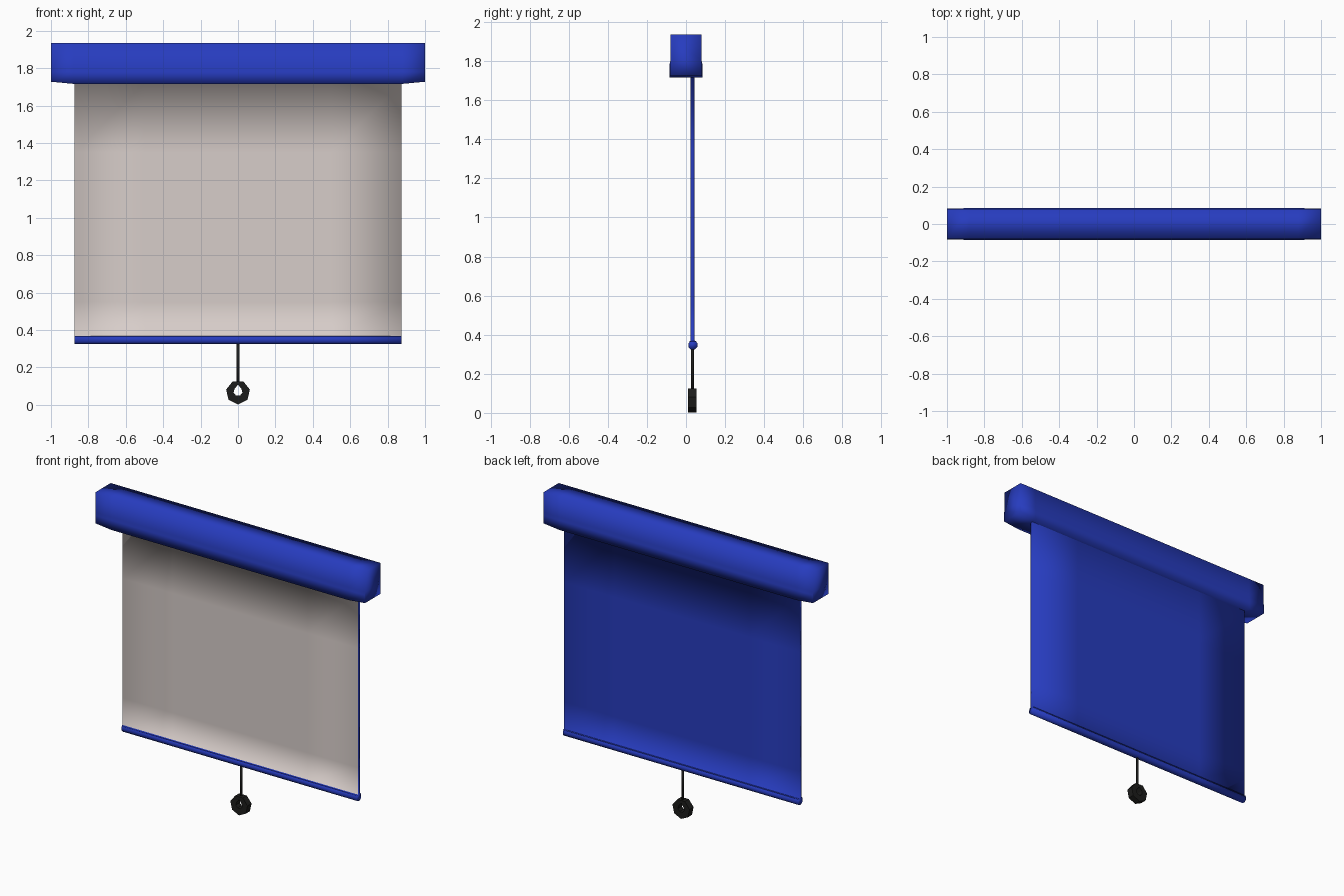
import bpy, bmesh
from math import sin, cos, pi

cube = bpy.data.objects.get("Cube")
if cube:
    bpy.data.objects.remove(cube)


def material(name, rgb):
    m = bpy.data.materials.new(name)
    m.use_nodes = True
    m.diffuse_color = (*rgb, 1)
    m.node_tree.nodes["Principled BSDF"].inputs["Base Color"].default_value = (*rgb, 1)
    return m


BLUE = material("blue", (0.02, 0.045, 0.52))
FABRIC = material("warm white fabric", (0.68, 0.61, 0.585))
BLACK = material("black", (0.012, 0.012, 0.011))


def loft(name, rings, mats, closed=False, smooth=True):
    """Skin a row of matching rings; cap the ends unless the row closes on itself."""
    bm = bmesh.new()
    rows = [[bm.verts.new(p) for p in ring] for ring in rings]
    n = len(rows[0])
    pairs = list(zip(rows, rows[1:])) + ([(rows[-1], rows[0])] if closed else [])
    for a, b in pairs:
        for i in range(n):
            j = (i + 1) % n
            bm.faces.new((a[i], a[j], b[j], b[i]))
    if not closed:
        bm.faces.new(rows[0])
        bm.faces.new(rows[-1])
    bmesh.ops.recalc_face_normals(bm, faces=bm.faces)
    for f in bm.faces:
        f.smooth = smooth
    mesh = bpy.data.meshes.new(name)
    bm.to_mesh(mesh)
    bm.free()
    ob = bpy.data.objects.new(name, mesh)
    bpy.context.collection.objects.link(ob)
    for m in mats:
        mesh.materials.append(m)
    return ob


# Housing: a long case whose lower part swells slightly between the ends
def case_section(x, swell, bottom):
    half = [(0.08, 1.935), (0.08, 1.8), (0.08 + swell, 1.78), (0.08 + swell, bottom)]
    return [(x, y, z) for y, z in half] + [(x, -y, z) for y, z in reversed(half)]


loft("housing", [case_section(x, s, b) for x, s, b in (
    (-1, 0.002, 1.727), (-0.88, 0.005, 1.716), (-0.65, 0.005, 1.716),
    (0.65, 0.005, 1.716), (0.88, 0.005, 1.716), (1, 0.002, 1.727))], [BLUE])

# Screen sheet: turned out under the housing and onto the bottom bar
front = [(0.013, 0.366), (0.024, 0.369), (0.024, 0.55), (0.024, 1.35),
         (0.024, 1.719), (-0.05, 1.721)]
back = [(0.07, 1.721), (0.044, 1.719), (0.044, 1.35), (0.044, 0.55),
        (0.044, 0.369), (0.055, 0.366)]
sheet = loft("screen_sheet", [[(x, y, z) for y, z in front + back]
                              for x in (-0.873, -0.5, 0.5, 0.873)], [BLUE, FABRIC])
for p in sheet.data.polygons:
    if p.normal.y < -0.8:
        p.material_index = 1


def circle(n, r, turn=0):
    return [(r * cos(turn + 2 * pi * i / n), r * sin(turn + 2 * pi * i / n)) for i in range(n)]


# Bottom bar
loft("bottom_bar", [[(x, 0.035 + a, 0.347 + b) for a, b in circle(8, 0.025, pi / 8)]
                    for x in (-0.873, -0.5, 0.5, 0.873)], [BLUE])

# Pull cord
loft("pull_cord", [[(a, 0.033 + b, z) for a, b in circle(8, 0.008)]
                   for z in (0.115, 0.34)], [BLACK])

# Pull ring: seven-sided, with a hole pointed at the top
outer = circle(7, 0.065, -pi / 2)
inner = circle(7, 0.024, -pi / 2 + pi / 7)
rings = []
for (ox, oz), (ix, iz) in zip(outer, inner):
    if iz > 0.023:
        iz += 0.013
    rings.append([(ox, 0.01, 0.067 + oz), (ox, 0.053, 0.067 + oz),
                  (ix, 0.053, 0.07 + iz), (ix, 0.01, 0.07 + iz)])
loft("pull_ring", rings, [BLACK], closed=True, smooth=False)
